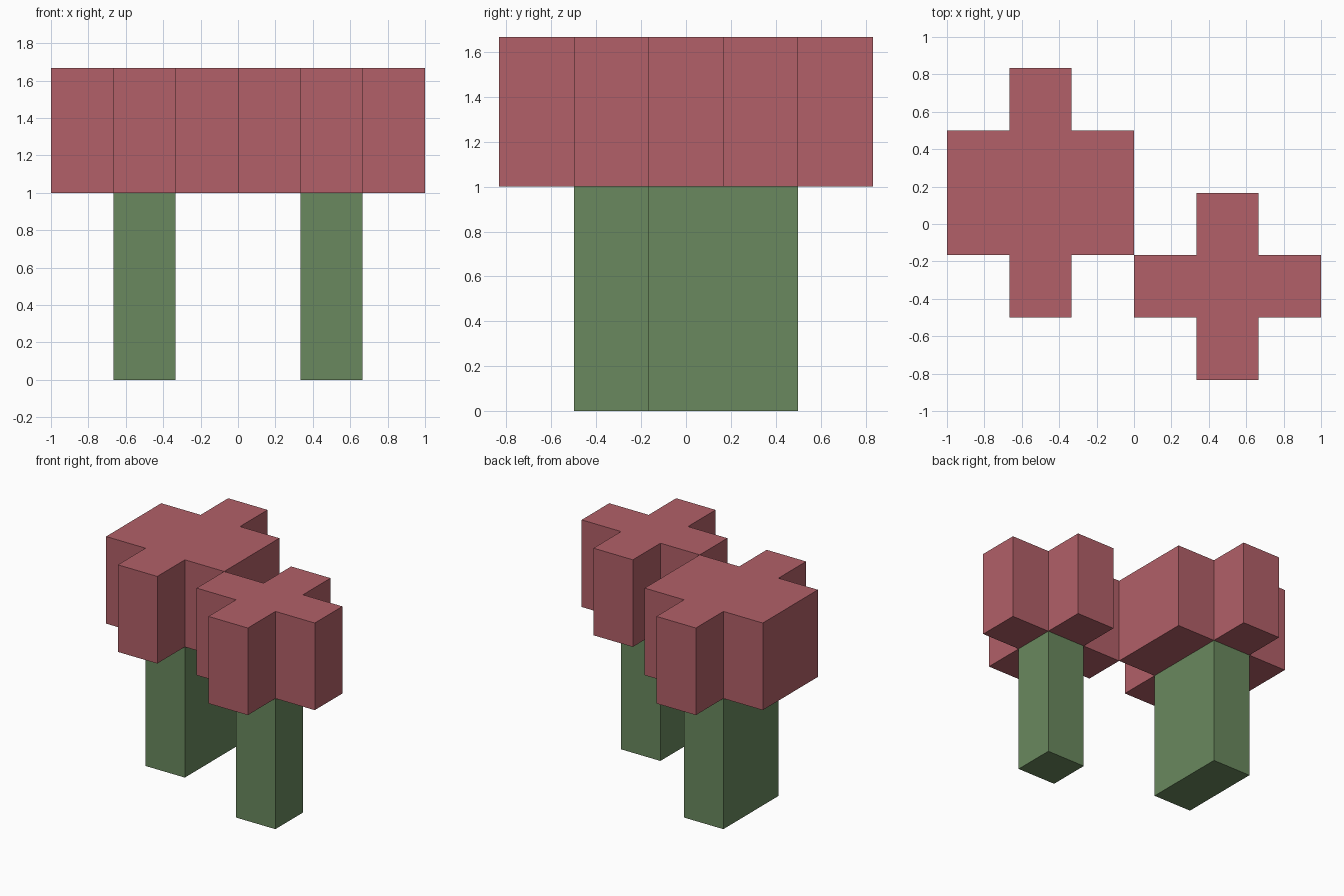
import bpy
import bmesh

cube = bpy.data.objects.get("Cube")
if cube:
    bpy.data.objects.remove(cube, do_unlink=True)

U = 1 / 3           # block unit
STEM_TOP = 3 * U
CROWN_TOP = 5 * U


def make_material(name, color):
    mat = bpy.data.materials.new(name)
    mat.use_nodes = True
    mat.diffuse_color = color
    bsdf = next(n for n in mat.node_tree.nodes if n.type == 'BSDF_PRINCIPLED')
    bsdf.inputs["Base Color"].default_value = color
    bsdf.inputs["Roughness"].default_value = 0.8
    return mat


def extrude_profile(name, outline, z0, z1, mat):
    """Solid prism from a counter-clockwise outline."""
    bm = bmesh.new()
    base = bm.faces.new([bm.verts.new((x, y, z0)) for x, y in outline])
    result = bmesh.ops.extrude_face_region(bm, geom=[base], use_keep_orig=True)
    top = [v for v in result["geom"] if isinstance(v, bmesh.types.BMVert)]
    bmesh.ops.translate(bm, verts=top, vec=(0, 0, z1 - z0))
    bmesh.ops.recalc_face_normals(bm, faces=bm.faces)
    mesh = bpy.data.meshes.new(name)
    bm.to_mesh(mesh)
    bm.free()
    mesh.materials.append(mat)
    obj = bpy.data.objects.new(name, mesh)
    bpy.context.collection.objects.link(obj)
    return obj


def make_tree(side, cx, y0, y1):
    """Square-cut stem under a plus-shaped crown; y0..y1 is the stem depth."""
    a, b = U / 2, U * 1.5
    stem = [(cx - a, y0), (cx + a, y0), (cx + a, y1), (cx - a, y1)]
    crown = [(cx - a, y0 - U), (cx + a, y0 - U), (cx + a, y0), (cx + b, y0),
             (cx + b, y1), (cx + a, y1), (cx + a, y1 + U), (cx - a, y1 + U),
             (cx - a, y1), (cx - b, y1), (cx - b, y0), (cx - a, y0)]
    extrude_profile(side + "_stem", stem, 0, STEM_TOP, green)
    extrude_profile(side + "_crown", crown, STEM_TOP, CROWN_TOP, red)


green = make_material("leaf green", (0.144, 0.25, 0.112, 1))
red = make_material("dusty red", (0.445, 0.117, 0.138, 1))

# Wide plant on the right, narrow plant on the left and further forward
make_tree("right", -0.5, -U / 2, U * 1.5)
make_tree("left", 0.5, -U * 1.5, -U / 2)
